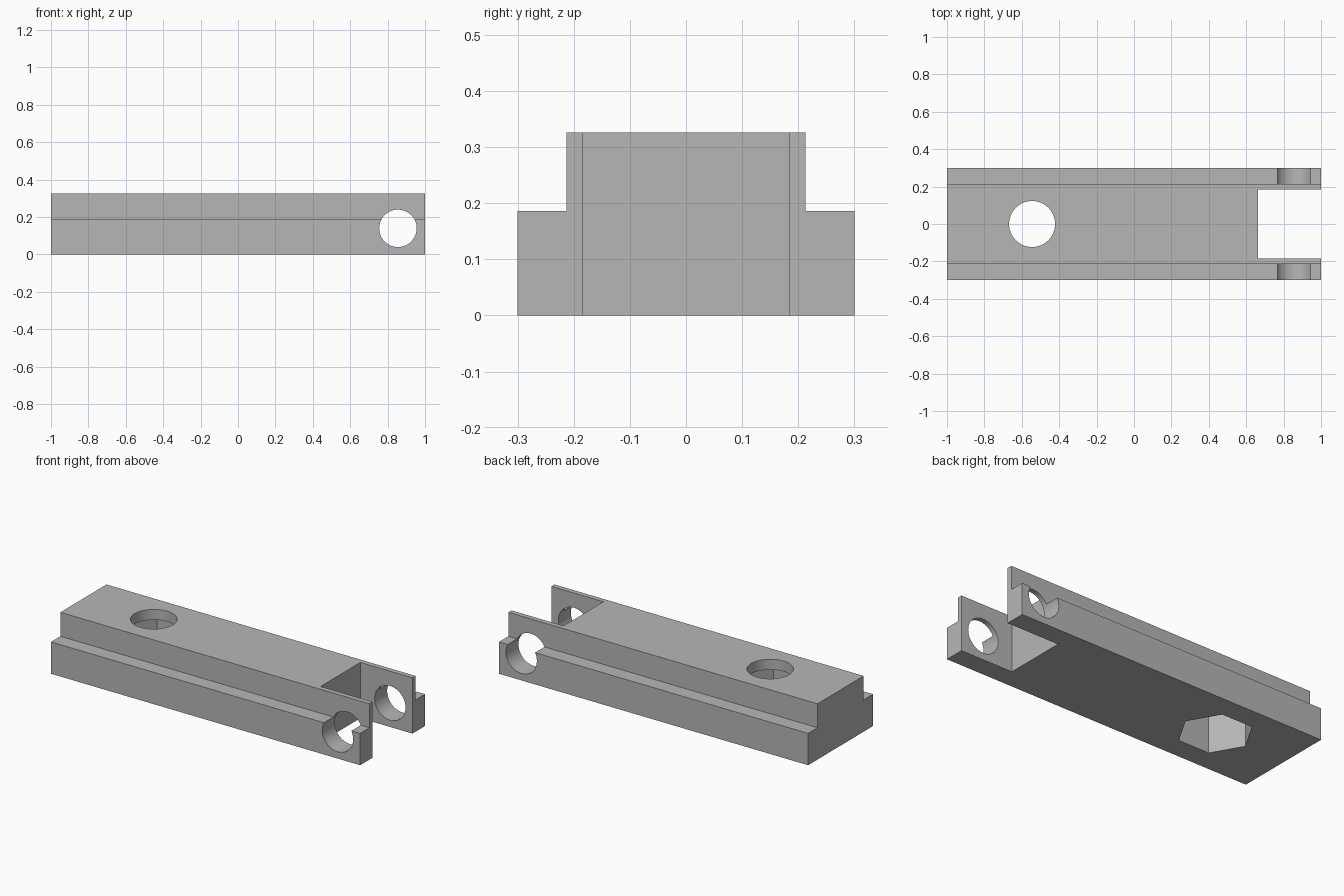
import bpy
import bmesh
from math import pi, radians
from mathutils import Matrix, Vector

if "Cube" in bpy.data.objects:
    bpy.data.objects.remove(bpy.data.objects["Cube"], do_unlink=True)

grey = bpy.data.materials.new("plain grey")
grey.use_nodes = True
grey.diffuse_color = (0.47, 0.47, 0.47, 1)
grey.node_tree.nodes["Principled BSDF"].inputs["Base Color"].default_value = grey.diffuse_color

HALF_WIDTH, RAIL_HALF = 0.30, 0.213
STEP, HEIGHT = 0.186, 0.326
HOLE_X = -0.545
POCKET_TOP = 0.265


def make_object(name, bm):
    bmesh.ops.recalc_face_normals(bm, faces=bm.faces)
    mesh = bpy.data.meshes.new(name)
    bm.to_mesh(mesh)
    bm.free()
    mesh.materials.append(grey)
    obj = bpy.data.objects.new(name, mesh)
    bpy.context.collection.objects.link(obj)
    return obj


def prism(name, sides, radius, length, centre, rotation=Matrix()):
    bm = bmesh.new()
    bmesh.ops.create_cone(bm, cap_ends=True, segments=sides, radius1=radius,
                          radius2=radius, depth=length,
                          matrix=Matrix.Translation(centre) @ rotation)
    return make_object(name, bm)


def box(name, low, high):
    low, high = Vector(low), Vector(high)
    bm = bmesh.new()
    bmesh.ops.create_cube(bm, size=1, matrix=Matrix.Translation((low + high) / 2)
                          @ Matrix.Diagonal((*(high - low), 1)))
    return make_object(name, bm)


# Stepped bar: half profile mirrored across y, extruded along x
half = [(HALF_WIDTH, 0), (HALF_WIDTH, STEP), (RAIL_HALF, STEP), (RAIL_HALF, HEIGHT)]
profile = half + [(-y, z) for y, z in reversed(half)]
bm = bmesh.new()
face = bm.faces.new([bm.verts.new((-1, y, z)) for y, z in profile])
swept = bmesh.ops.extrude_face_region(bm, geom=[face])["geom"]
bmesh.ops.translate(bm, vec=(2, 0, 0),
                    verts=[v for v in swept if isinstance(v, bmesh.types.BMVert)])
bar = make_object("stepped_bar", bm)

# Fork slot, hinge pin hole, bolt hole and hexagonal nut pocket
cutters = [
    box("fork_slot_cutter", (0.663, -0.184, -0.1), (1.1, 0.184, 0.5)),
    prism("pin_hole_cutter", 64, 0.1, 1, (0.855, 0, 0.14), Matrix.Rotation(pi / 2, 4, "X")),
    prism("bolt_hole_cutter", 64, 0.123, 0.4, (HOLE_X, 0, 0.4)),
]
pocket_bottom = -0.1
pocket = prism("nut_pocket_cutter", 6, 0.2, POCKET_TOP - pocket_bottom,
               (HOLE_X, 0, (POCKET_TOP + pocket_bottom) / 2), Matrix.Rotation(pi / 2, 4, "Z"))
# Turn the hexagon so two of its corners lie along the bar
if max(v.co.x for v in pocket.data.vertices) - HOLE_X < 0.19:
    centre = Matrix.Translation((HOLE_X, 0, 0))
    pocket.data.transform(centre @ Matrix.Rotation(pi / 6, 4, "Z") @ centre.inverted())
cutters.append(pocket)

bpy.ops.object.select_all(action="DESELECT")
bpy.context.view_layer.objects.active = bar
bar.select_set(True)
for cutter in cutters:
    cutter.hide_render = True
    mod = bar.modifiers.new(cutter.name, "BOOLEAN")
    mod.operation = "DIFFERENCE"
    mod.solver = "EXACT"
    mod.object = cutter
    bpy.ops.object.modifier_apply(modifier=mod.name)
    bpy.data.objects.remove(cutter, do_unlink=True)

bpy.ops.object.shade_smooth_by_angle(angle=radians(30))
